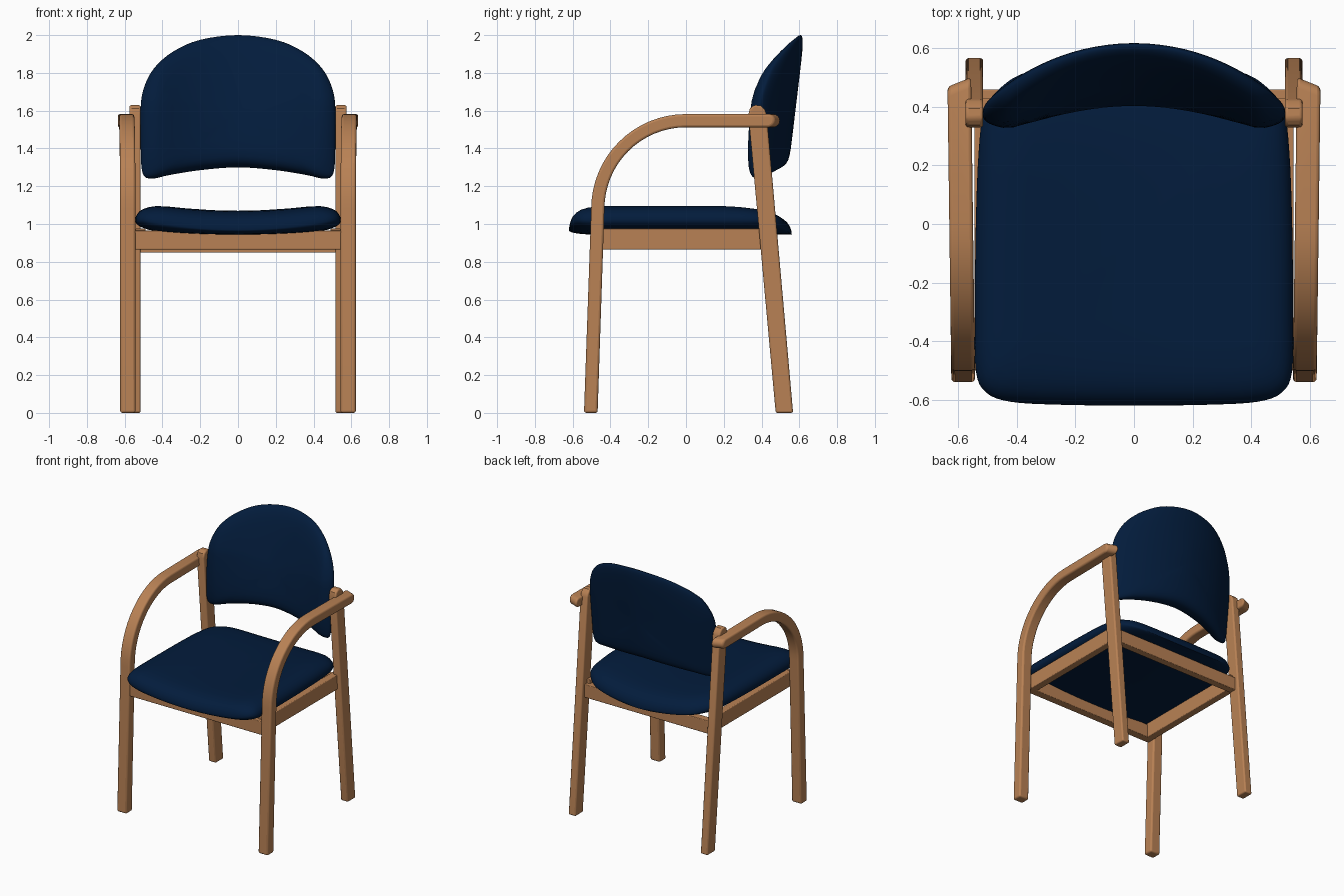
import bpy, bmesh, math
from mathutils import Vector

if "Cube" in bpy.data.objects:
    bpy.data.objects.remove(bpy.data.objects["Cube"])


def material(name, rgb):
    m = bpy.data.materials.new(name)
    m.diffuse_color = (*rgb, 1)
    m.use_nodes = True
    m.node_tree.nodes["Principled BSDF"].inputs["Base Color"].default_value = m.diffuse_color
    return m


WOOD = material("warm wood", (0.485, 0.222, 0.09))
NAVY = material("navy fabric", (0.0008, 0.0115, 0.045))


def finish(bm, name, mat, bevel=0.0, mirror=False, angle=35):
    bmesh.ops.recalc_face_normals(bm, faces=bm.faces)
    me = bpy.data.meshes.new(name)
    bm.to_mesh(me)
    bm.free()
    me.materials.append(mat)
    ob = bpy.data.objects.new(name, me)
    bpy.context.collection.objects.link(ob)
    bpy.ops.object.select_all(action='DESELECT')
    ob.select_set(True)
    bpy.context.view_layer.objects.active = ob
    bpy.ops.object.shade_smooth_by_angle(angle=math.radians(angle))
    if bevel:
        b = ob.modifiers.new("soft edges", 'BEVEL')
        b.width, b.segments, b.limit_method = bevel, 3, 'ANGLE'
        b.angle_limit = math.radians(40)
    if mirror:
        ob.modifiers.new("other side", 'MIRROR')
    return ob


def plank(name, outline, x0, x1, bevel=0.01, mirror=True, warp=None):
    """Extrude a side outline (y, z) from x0 to x1."""
    bm = bmesh.new()
    a = [bm.verts.new((x0, y, z)) for y, z in outline]
    b = [bm.verts.new((x1, y, z)) for y, z in outline]
    n = len(a)
    bm.faces.new(a)
    bm.faces.new(b[::-1])
    for i in range(n):
        j = (i + 1) % n
        bm.faces.new((a[i], b[i], b[j], a[j]))
    if warp:
        for v in bm.verts:
            v.co = warp(v.co)
    return finish(bm, name, WOOD, bevel, mirror)


def box(y0, y1, z0, z1):
    return [(y0, z0), (y1, z0), (y1, z1), (y0, z1)]


def smooth_loop(half, steps=4):
    """Mirror half an outline and run a closed Catmull-Rom curve through it."""
    pts = [Vector(p) for p in half + [(-x, y) for x, y in half[-2:0:-1]]]
    n, out = len(pts), []
    for i in range(n):
        p0, p1, p2, p3 = (pts[(i + k) % n] for k in (-1, 0, 1, 2))
        for s in range(steps):
            t = s / steps
            out.append(0.5 * (2 * p1 + (p2 - p0) * t
                              + (2 * p0 - 5 * p1 + 4 * p2 - p3) * t * t
                              + (3 * p1 - p0 - 3 * p2 + p3) * t ** 3))
    return out


def cushion(name, half, centre, side_a, side_b, rim, place):
    """Padded panel: two surfaces over an outline, rounded into a rim."""
    loop, c = smooth_loop(half), Vector(centre)
    rings = (0.25, 0.5, 0.68, 0.8, 0.87, 0.92, 0.955, 0.98, 0.993, 0.9985)
    bm = bmesh.new()

    def ring(r, surf):
        h = math.sqrt(max(0, 1 - r ** 10))
        vs = []
        for p in loop:
            q = c + (p - c) * r
            m = rim(*q)
            vs.append(bm.verts.new(place(q[0], q[1], m + h * (surf(*q) - m))))
        return vs

    edge = ring(1, rim)
    n = len(loop)
    for surf in (side_a, side_b):
        layers = [ring(r, surf) for r in rings] + [edge]
        mid = bm.verts.new(place(c[0], c[1], surf(*c)))
        for i in range(n):
            j = (i + 1) % n
            bm.faces.new((mid, layers[0][i], layers[0][j]))
            for p, q in zip(layers, layers[1:]):
                bm.faces.new((p[i], q[i], q[j], p[j]))
    return finish(bm, name, NAVY, angle=89)


# Seat cushion, dished across its width
cushion("seat",
        [(0, -.62), (.25, -.617), (.42, -.607), (.505, -.575), (.54, -.5),
         (.543, -.3), (.54, 0), (.53, .25), (.51, .39), (.45, .47),
         (.36, .52), (.18, .55), (0, .56)],
        (0, -.03),
        lambda x, y: 1.07 + .03 * min(1, (x / .42) ** 2) - .02 * max(0, (y - .2) / .36),
        lambda x, y: .943 + .022 * min(1, (x / .5) ** 2),
        lambda x, y: .968 + .052 * min(1, (x / .5) ** 2) - .025 * max(0, (y - .4) / .16),
        lambda x, y, d: (x, y, d))


# Backrest, wrapped around the sitter and thicker at the bottom
def back_front(x, z):
    t = max(0, (z - 1.3) / .7)
    drop = .07 + .05 * min(1, t * 2)
    return .393 + .178 * t ** 1.5 - drop * min(1, (x / .43) ** 2)


def back_rear(x, z):
    return .547 + .08 * (z - 1.33) / .67 - .6 * x * x


cushion("backrest",
        [(0, 1.30), (.2, 1.285), (.36, 1.26), (.46, 1.24), (.505, 1.27),
         (.515, 1.4), (.515, 1.62), (.495, 1.73), (.44, 1.83), (.34, 1.915),
         (.2, 1.975), (0, 2.0)],
        (0, 1.6), back_front, back_rear,
        lambda x, z: .35 * back_front(x, z) + .65 * back_rear(x, z),
        lambda x, z, d: (x, d, z))

# Front leg and armrest bent from one piece, with a rounded rear end
T, R = .035, .467
outer, inner = [(-.54, 0)], [(-.468, 0)]
for k in range(17):
    a = math.pi - k * math.pi / 32
    for side, r in ((outer, R + T), (inner, R - T)):
        side.append((r * math.cos(a), 1.08 + r * math.sin(a)))
end = [(.465 + T * math.cos(a), 1.547 + T * math.sin(a))
       for a in (math.pi / 2 - k * math.pi / 8 for k in range(9))]


def splay(co):
    x, y, z = co
    if y > .4 and z > 1:
        y -= .4 * (x - .545)
    return Vector((x + .013 * (y + .5), y, z))


plank("front_leg_and_armrest", outer + end + inner[::-1], .543, .624, .012, warp=splay)

# Raked back legs with rounded tops
plank("back_leg", [(.475, 0), (.567, 0), (.427, 1.58), (.418, 1.605), (.395, 1.627),
                   (.36, 1.63), (.338, 1.612), (.33, 1.58)], .515, .575)

# Seat frame rails
plank("side_rail", box(-.47, .43, .865, .975), .49, .545, .005)
plank("front_rail", box(-.5, -.44, .865, .965), -.545, .545, .005, False)
plank("rear_rail", box(.405, .46, .848, .945), -.52, .52, .005, False)
